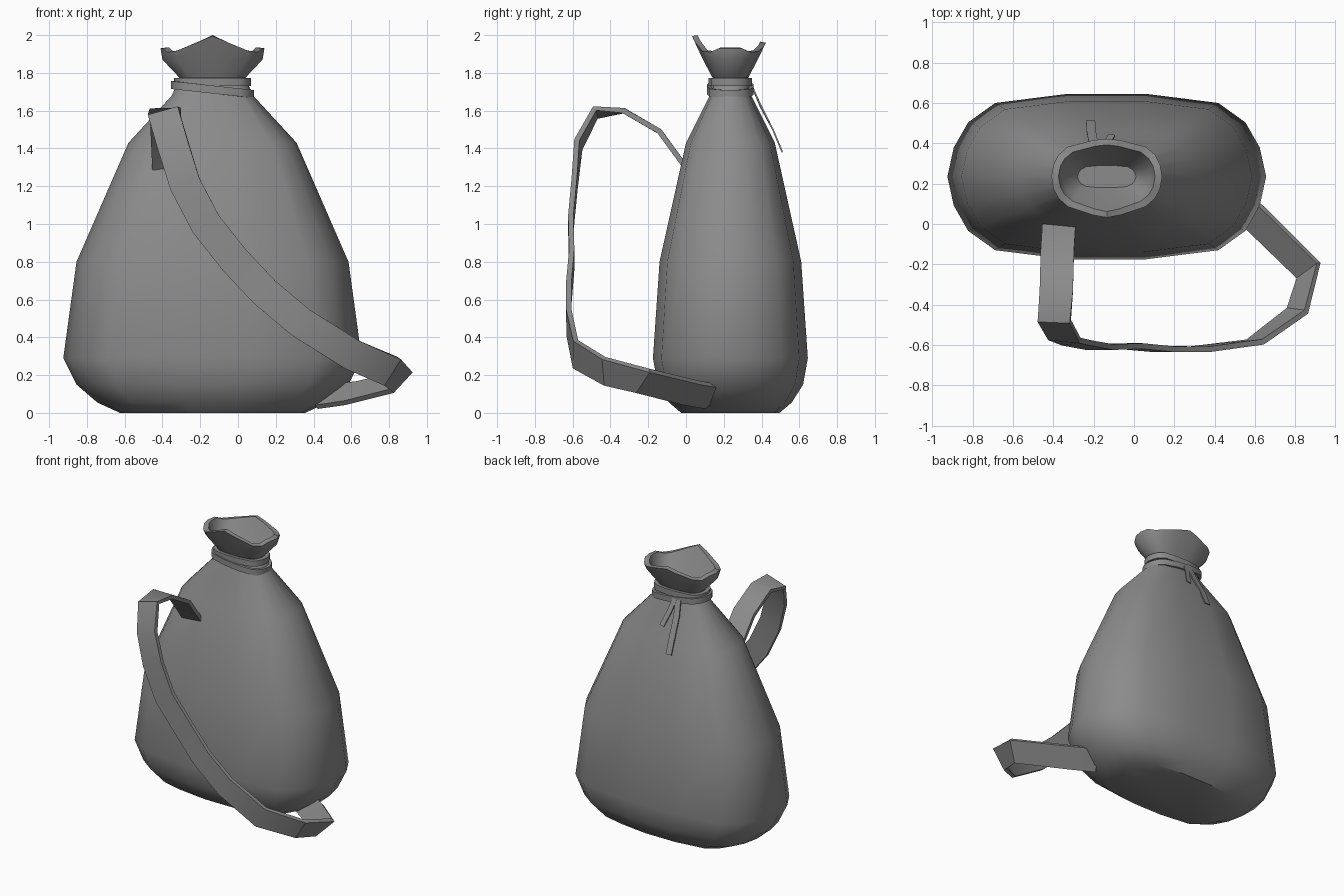
import bpy, bmesh, math
from mathutils import Vector

if "Cube" in bpy.data.objects:
    bpy.data.objects.remove(bpy.data.objects["Cube"])

CX, CY = -0.135, 0.235


def make_material(name, value):
    mat = bpy.data.materials.new(name)
    mat.use_nodes = True
    color = (value, value, value, 1)
    mat.diffuse_color = color
    mat.node_tree.nodes["Principled BSDF"].inputs["Base Color"].default_value = color
    return mat


GREY = make_material("grey cloth", 0.26)


def finish(name, bm, angle):
    bmesh.ops.recalc_face_normals(bm, faces=bm.faces)
    mesh = bpy.data.meshes.new(name)
    bm.to_mesh(mesh)
    bm.free()
    mesh.materials.append(GREY)
    obj = bpy.data.objects.new(name, mesh)
    bpy.context.collection.objects.link(obj)
    bpy.ops.object.select_all(action="DESELECT")
    obj.select_set(True)
    bpy.context.view_layer.objects.active = obj
    bpy.ops.object.shade_smooth_by_angle(angle=math.radians(angle))
    return obj


def loft(name, rings, closed_loop=False, angle=35):
    """Skin rings of points; cap the ends unless the rings form a loop."""
    bm = bmesh.new()
    loops = [[bm.verts.new(p) for p in ring] for ring in rings]
    pairs = list(zip(loops, loops[1:]))
    if closed_loop:
        pairs.append((loops[-1], loops[0]))
    else:
        bm.faces.new(loops[0])
        bm.faces.new(loops[-1])
    for a, b in pairs:
        n = len(a)
        for i in range(n):
            j = (i + 1) % n
            bm.faces.new((a[i], a[j], b[j], b[i]))
    return finish(name, bm, angle)


# Rounded oblong plan outline, mirrored from one quadrant
quarter = [(1, 0), (.96, .35), (.87, .655), (.7, .89), (.245, 1)]
half = quarter + [(0, 1)] + [(-x, y) for x, y in reversed(quarter)]
plan = half + [(-x, -y) for x, y in half[1:-1]]


def ring(hx, hy, z, tilt=0):
    return [(CX + x * hx, CY + y * hy, z - tilt * x) for x, y in plan]


def ruffle(hx, hy, z):
    """Wavy rim: tall point in front, lower fold behind, small end points."""
    out = []
    for x, y in plan:
        fold = max(0, 1 - abs(x) / .75)
        rise = fold * (.085 if y < 0 else .05) + .02 * (abs(x) > .9)
        out.append((CX + x * hx, CY + y * (hy + rise * .45), z + rise))
    return out


# Sack body, gathered neck, ruffled mouth and its inner lining
profile = [(.49, .26, 0), (.61, .325, .055), (.72, .385, .15), (.79, .41, .29),
           (.72, .375, .8), (.445, .235, 1.43), (.215, .11, 1.68),
           (.175, .095, 1.775), (.265, .145, 1.87)]
sack_rings = [ring(*p) for p in profile]
sack_rings += [ruffle(.275, .165, 1.91), ruffle(.24, .135, 1.915),
               ring(.22, .11, 1.87), ring(.145, .055, 1.77)]
loft("sack", sack_rings)

# Two flat turns of cord around the neck
for name, z, tilt, size in (("upper_cord", 1.752, 0, .205), ("lower_cord", 1.712, .024, .22)):
    h = .021
    loft(name, [ring(size, size * .56, z - h, tilt), ring(size, size * .56, z + h, tilt),
                ring(size - .04, size * .56 - .04, z + h, tilt),
                ring(size - .04, size * .56 - .04, z - h, tilt)], True)


def ribbon(name, path, width, thick, angle=35):
    """Flat band through (centre, width direction) pairs."""
    centres = [Vector(c) for c, w in path]
    rings = []
    for i, (c, w) in enumerate(path):
        tangent = centres[min(i + 1, len(path) - 1)] - centres[max(i - 1, 0)]
        tangent.normalize()
        side = Vector(w)
        side = (side - tangent * side.dot(tangent)).normalized()
        normal = tangent.cross(side) * thick / 2
        side *= width / 2
        p = centres[i]
        rings.append([p + side + normal, p - side + normal,
                      p - side - normal, p + side - normal])
    return loft(name, rings, angle=angle)


# Shoulder strap looping from the upper front to the lower left side
across, slant, low, turn = (1, 0, 0), (.8, 0, .6), (.6, 0, .8), (.6, .45, .65)
ribbon("shoulder_strap", [
    ((-.37, .02, 1.27), across), ((-.38, -.14, 1.49), across),
    ((-.385, -.33, 1.6), across), ((-.395, -.48, 1.59), (.95, 0, .3)),
    ((-.345, -.57, 1.42), slant), ((-.28, -.59, 1.21), slant),
    ((-.17, -.61, 1), slant), ((-.02, -.605, .81), slant),
    ((.14, -.62, .64), low), ((.33, -.62, .48), low),
    ((.6, -.585, .31), (.4, 0, .8)), ((.81, -.43, .22), (.6, .1, .7)),
    ((.865, -.23, .17), turn), ((.6, .03, .105), turn),
    ((.45, .15, .085), turn)], .165, .028)

# Loose cord ends hanging down the back
ribbon("long_cord_end", [((-.18, .345, 1.74), across), ((-.2, .395, 1.62), across),
                         ((-.212, .46, 1.5), across), ((-.215, .51, 1.38), across)], .045, .008)
ribbon("short_cord_end", [((-.16, .345, 1.74), across), ((-.14, .39, 1.64), across),
                          ((-.11, .44, 1.54), across)], .035, .008)
